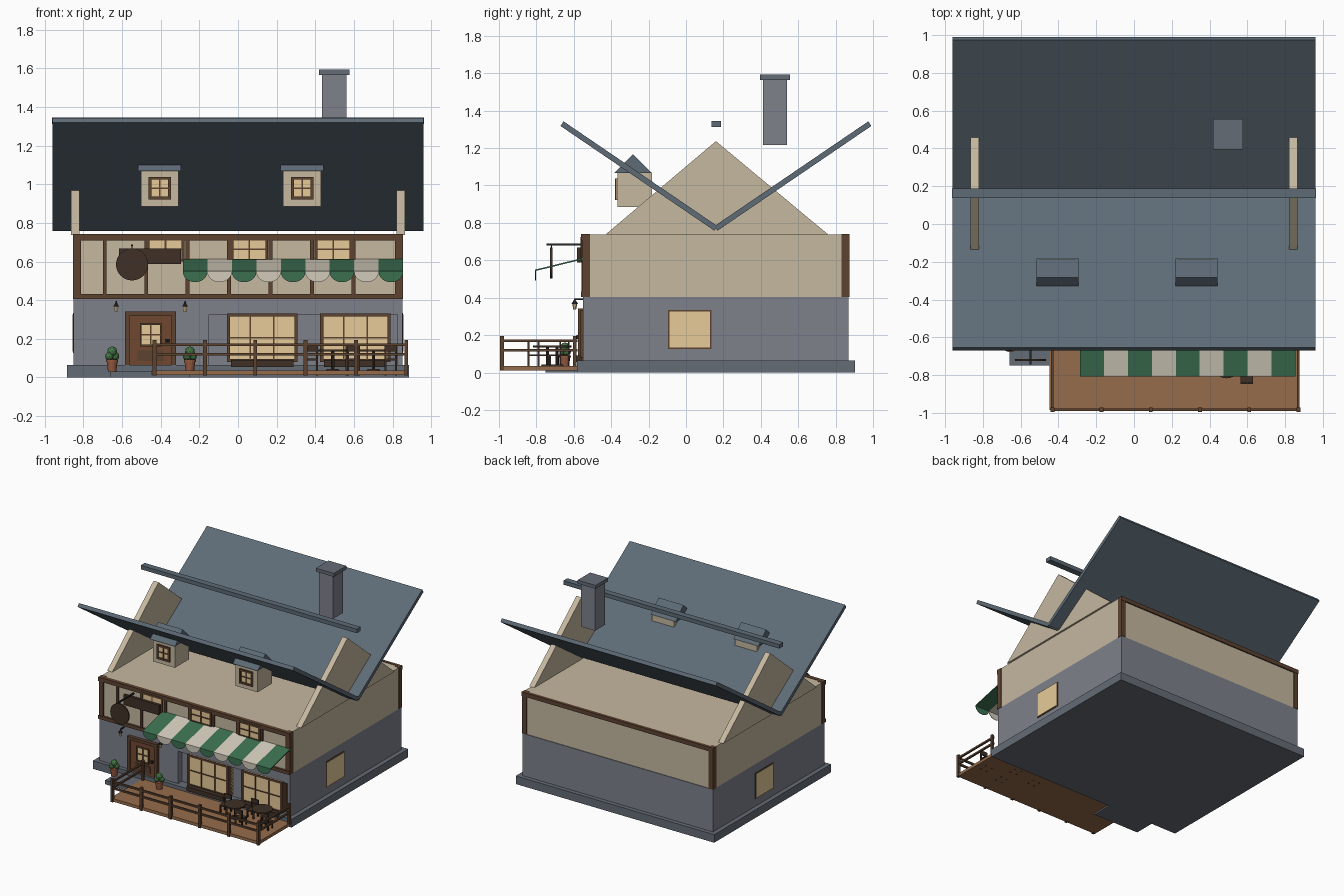
import bpy, bmesh, math
from mathutils import Matrix, Vector

if "Cube" in bpy.data.objects:
    bpy.data.objects.remove(bpy.data.objects["Cube"])


def mat(name, r, g, b):
    m = bpy.data.materials.new(name)
    m.diffuse_color = (r, g, b, 1)
    m.use_nodes = True
    m.node_tree.nodes["Principled BSDF"].inputs["Base Color"].default_value = m.diffuse_color
    return m


STONE = mat("stone", .21, .22, .26)
BASE = mat("base_stone", .13, .15, .18)
PLASTER = mat("plaster", .56, .48, .35)
SLATE = mat("slate", .11, .145, .18)
WOOD = mat("timber", .11, .055, .03)
DOOR = mat("door_wood", .16, .065, .03)
DARK = mat("dark_wood", .05, .03, .02)
DECK = mat("deck_wood", .30, .15, .07)
GLASS = mat("lit_glass", .80, .60, .32)
GREEN = mat("awning_green", .045, .16, .08)
CREAM = mat("awning_cream", .65, .60, .50)
LEAF = mat("leaf", .06, .18, .06)
CLAY = mat("clay", .30, .10, .05)
IRON = mat("iron", .02, .02, .02)


def finish(name, bm, m):
    bmesh.ops.recalc_face_normals(bm, faces=bm.faces)
    me = bpy.data.meshes.new(name)
    bm.to_mesh(me)
    bm.free()
    me.materials.append(m)
    o = bpy.data.objects.new(name, me)
    bpy.context.collection.objects.link(o)
    return o


def box(name, x0, x1, y0, y1, z0, z1, m):
    bm = bmesh.new()
    c = Vector((x0 + x1, y0 + y1, z0 + z1)) / 2
    s = Matrix.Diagonal((abs(x1 - x0), abs(y1 - y0), abs(z1 - z0), 1))
    bmesh.ops.create_cube(bm, size=1, matrix=Matrix.Translation(c) @ s)
    return finish(name, bm, m)


def prism(name, pts, axis, a, b, m):
    """Extrude a profile: (y,z) along x, or (x,z) along y."""
    bm = bmesh.new()
    at = (lambda p, t: (t, p[0], p[1])) if axis == 'x' else (lambda p, t: (p[0], t, p[1]))
    f = bm.faces.new([bm.verts.new(at(p, a)) for p in pts])
    new = bmesh.ops.extrude_face_region(bm, geom=[f])["geom"]
    move = (b - a, 0, 0) if axis == 'x' else (0, b - a, 0)
    bmesh.ops.translate(bm, vec=move, verts=[v for v in new if isinstance(v, bmesh.types.BMVert)])
    return finish(name, bm, m)


def cyl(name, x, y, z0, z1, r0, r1, m, n=16, tilt=0):
    bm = bmesh.new()
    mx = Matrix.Translation((x, y, (z0 + z1) / 2)) @ Matrix.Rotation(tilt, 4, 'X')
    bmesh.ops.create_cone(bm, cap_ends=True, segments=n, radius1=r0, radius2=r1, depth=z1 - z0, matrix=mx)
    return finish(name, bm, m)


def window(name, x0, x1, z0, z1, y, cols, rows, fw=.014, back=.02):
    """Front-facing window: lit pane, frame and glazing bars."""
    box(name + "_glass", x0, x1, y + .008, y + back, z0, z1, GLASS)
    for x in (x0, x1 - fw):
        box(name + "_jamb", x, x + fw, y, y + back, z0, z1, WOOD)
    for z in (z0, z1 - fw):
        box(name + "_rail", x0, x1, y, y + back, z, z + fw, WOOD)
    for i in range(1, cols):
        x = x0 + (x1 - x0) * i / cols
        box(name + "_mullion", x - .004, x + .004, y + .003, y + back, z0, z1, WOOD)
    for i in range(1, rows):
        z = z0 + (z1 - z0) * i / rows
        box(name + "_bar", x0, x1, y + .003, y + back, z - .004, z + .004, WOOD)


# Foundation, step and ground floor with a recessed shop front
box("foundation", -.885, .885, -.583, .904, 0, .065, BASE)
box("door_step", -.66, -.25, -.75, -.58, 0, .032, BASE)
box("ground_floor", -.85, .85, -.50, .87, .06, .405, STONE)
box("front_wall_left", -.85, -.15, -.55, -.50, .06, .405, STONE)
box("front_wall_right", .825, .85, -.55, -.50, .06, .405, STONE)
box("shop_lintel", -.15, .825, -.55, -.50, .325, .405, STONE)

# Upper floor with timber framing
box("upper_floor", -.85, .85, -.545, .865, .405, .738, PLASTER)
box("front_sill_beam", -.853, .853, -.562, -.54, .405, .432, WOOD)
for n, y0, y1 in (("front", -.562, -.53), ("back", .85, .875)):
    box(n + "_top_beam", -.853, .853, y0, y1, .708, .741, WOOD)
for x in (-.853, .813):
    for y in (-.555, .832):
        box("corner_post", x, x + .04, y, y + .041, .405, .74, WOOD)
for i in range(7):
    x = -.689 + i * .2143
    box("timber_stud", x - .01, x + .01, -.558, -.54, .425, .715, WOOD)
for i in range(3):
    x = -.375 + i * .434
    window("upper_window", x - .097, x + .097, .60, .725, -.565, 2, 2)

# Gable ends and the valley-shaped roof panels, with the loose ridge cap
for x in (-.865, .82):
    prism("gable", [(-.43, .738), (.76, .738), (.16, 1.237)], 'x', x, x + .045, PLASTER)
for s, n in ((-1, "front"), (1, "back")):
    prof = [(.008, .758), (.831, 1.318), (.815, 1.343), (-.008, .783)]
    prism(n + "_roof_panel", [(.16 + s * u, z) for u, z in prof], 'x', -.96, .96, SLATE)
box("ridge_cap", -.963, .963, .137, .187, 1.312, 1.344, SLATE)

# Chimney
box("chimney", .434, .561, .411, .539, 1.216, 1.566, STONE)
box("chimney_cap", .418, .578, .395, .555, 1.564, 1.592, BASE)

# Dormers
for x in (-.405, .332):
    box("dormer", x - .098, x + .098, -.365, -.183, .885, 1.07, PLASTER)
    prism("dormer_roof", [(-.383, 1.067), (-.183, 1.067), (-.283, 1.167)], 'x', x - .111, x + .111, SLATE)
    window("dormer_window", x - .058, x + .058, .922, 1.038, -.379, 2, 2, .015)

# Door
box("door_leaf", -.565, -.34, -.565, -.54, .065, .325, DOOR)
for x in (-.584, -.343):
    box("door_jamb", x, x + .023, -.577, -.54, .065, .342, WOOD)
box("door_head", -.584, -.32, -.577, -.54, .318, .342, WOOD)
window("door_window", -.508, -.394, .16, .282, -.575, 2, 2, .01)
box("door_panel", -.52, -.385, -.571, -.56, .085, .14, WOOD)
cyl("door_knob", -.365, -.575, .18, .20, .01, .01, IRON, 8)

# Shop windows, flower boxes and side windows
for x in (-.057, .425):
    window("shop_window", x, x + .364, .08, .332, -.566, 3, 2, .016, .066)
    box("window_box", x + .02, x + .344, -.60, -.56, .055, .09, DARK)
for s, y in ((1, .02), (-1, .22)):
    box("side_window_frame", s * .84, s * .854, y - .116, y + .116, .127, .334, WOOD)
    box("side_window_glass", s * .84, s * .857, y - .108, y + .108, .135, .326, GLASS)

# Striped awning with scalloped valance
for i in range(9):
    x0, m = -.285 + i * .1266, (CREAM if i % 2 else GREEN)
    prism("awning_stripe", [(-.55, .613), (-.807, .55), (-.807, .542), (-.55, .605)], 'x', x0, x0 + .1266, m)
    arc = [(x0 + .0633 - .0633 * math.cos(math.pi * k / 12), .546 - .053 * math.sin(math.pi * k / 12)) for k in range(13)]
    prism("awning_scallop", arc, 'y', -.807, -.803, m)

# Blank sign board and hanging round sign
box("sign_board", -.615, -.295, -.582, -.56, .588, .668, DARK)
cyl("round_sign", -.548, -.72, .579, .591, .083, .083, DARK, 32, math.pi / 2)
box("sign_bracket", -.554, -.542, -.745, -.545, .679, .689, IRON)
box("sign_hanger", -.551, -.545, -.723, -.717, .66, .682, IRON)

# Wall lamps and potted plants either side of the door
for s in (-1, 1):
    x = -.452 + s * .178
    box("lamp_arm", x - .004, x + .004, -.60, -.545, .388, .395, IRON)
    cyl("lamp_cap", x, -.595, .366, .39, .018, .003, IRON, 6)
    cyl("lamp_glass", x, -.595, .338, .366, .008, .013, GLASS, 6)
    x = -.45 + s * .201
    cyl("plant_pot", x, -.647, .032, .085, .022, .028, CLAY)
    cyl("pot_rim", x, -.647, .08, .092, .031, .031, CLAY)
    for dx, dy, z, r in ((0, 0, .135, .026), (.015, .01, .11, .022), (-.015, -.008, .11, .022)):
        bm = bmesh.new()
        bmesh.ops.create_icosphere(bm, subdivisions=2, radius=r, matrix=Matrix.Translation((x + dx, -.647 + dy, z)))
        finish("plant_leaves", bm, LEAF)

# Deck and railing
box("deck", -.447, .875, -.985, -.58, .012, .036, DECK)
for i in range(6):
    x = -.432 + i * .2605
    box("front_rail_post", x - .01, x + .01, -.995, -.972, .01, .195, WOOD)
for z in (.113, .163):
    box("front_rail", -.442, .88, -.99, -.976, z, z + .014, WOOD)
    for x in (-.432, .87):
        box("side_rail", x - .007, x + .007, -.985, -.58, z, z + .014, WOOD)
for x in (-.432, .87):
    box("side_rail_post", x - .01, x + .01, -.605, -.585, .03, .195, WOOD)

# Terrace tables and chairs
for x, y in ((.49, -.74), (.70, -.69)):
    cyl("table_top", x, y, .135, .145, .077, .077, DARK, 24)
    cyl("table_stem", x, y, .04, .137, .008, .008, DARK, 8)
    cyl("table_foot", x, y, .03, .044, .04, .03, DARK, 16)
for x, y, side in ((.38, -.70, 1), (.597, -.815, -1), (.79, -.76, -1), (.59, -.655, 1)):
    box("chair_seat", x - .033, x + .033, y - .033, y + .033, .088, .097, DARK)
    for sx in (-1, 1):
        for sy in (-1, 1):
            top = .165 if sy == side else .09
            cx, cy = x + sx * .028, y + sy * .028
            box("chair_leg", cx - .005, cx + .005, cy - .005, cy + .005, .01, top, DARK)
    cy = y + side * .028
    box("chair_back", x - .033, x + .033, cy - .005, cy + .005, .135, .168, DARK)
